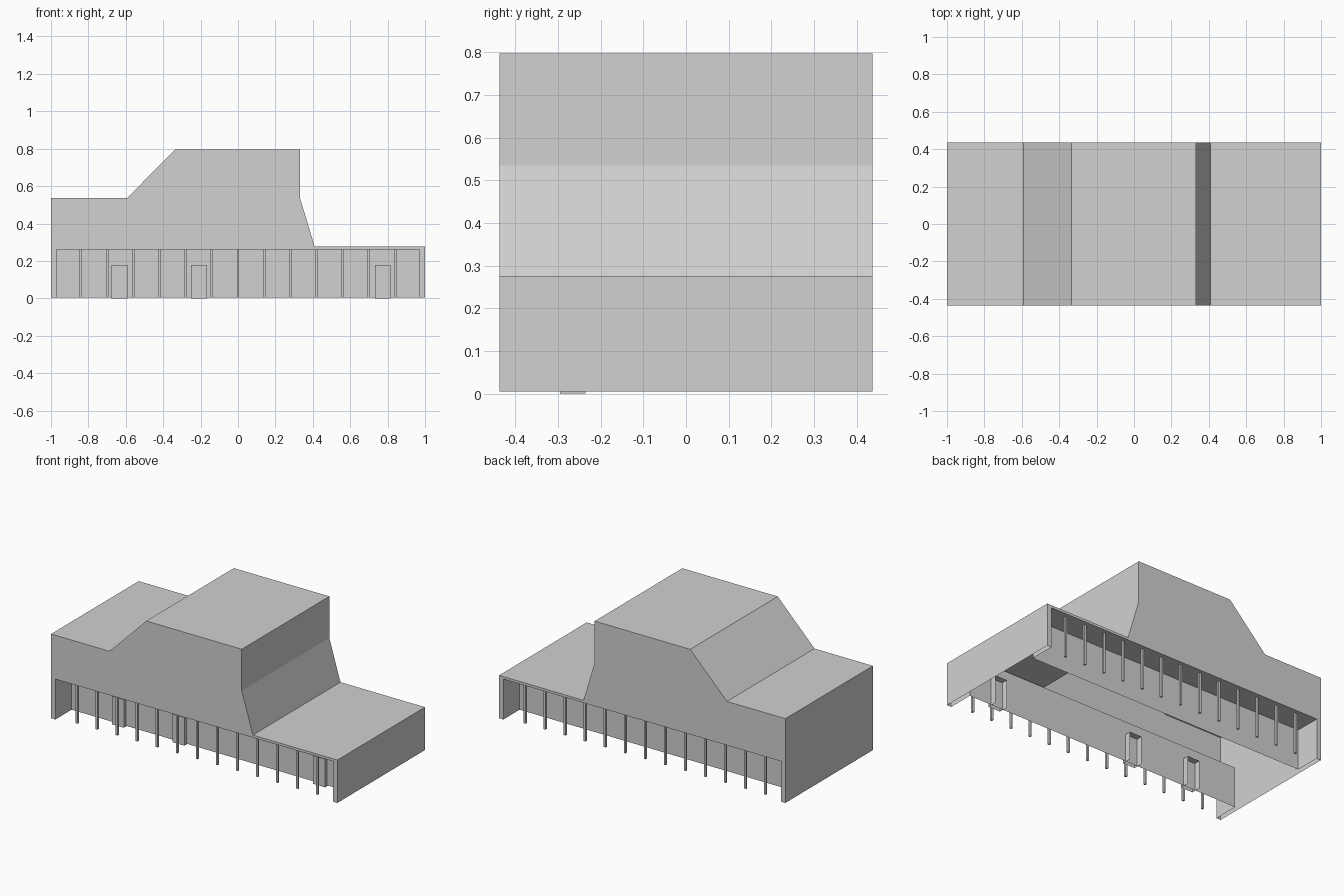
import bpy
import bmesh

old = bpy.data.objects.get("Cube")
if old:
    bpy.data.objects.remove(old, do_unlink=True)

grey = bpy.data.materials.new("plain_grey")
grey.use_nodes = True
colour = (0.64, 0.64, 0.64, 1)
grey.diffuse_color = colour
grey.node_tree.nodes["Principled BSDF"].inputs["Base Color"].default_value = colour

BASE = 0.005      # bottom edge of the walls
DEPTH = 0.437     # half depth of the building
WALL = 0.275      # recessed ground-floor walls
SIDE = 0.97       # inner end of each arcade
CEILING = 0.26


def finish(name, bm):
    bmesh.ops.remove_doubles(bm, verts=bm.verts, dist=0.0001)
    bmesh.ops.recalc_face_normals(bm, faces=bm.faces)
    mesh = bpy.data.meshes.new(name)
    bm.to_mesh(mesh)
    bm.free()
    mesh.materials.append(grey)
    obj = bpy.data.objects.new(name, mesh)
    bpy.context.scene.collection.objects.link(obj)
    return obj


def face(bm, points):
    return bm.faces.new([bm.verts.new(p) for p in points])


def strip(bm, profile, y0, y1):
    """Sheet swept along y from an open x-z profile."""
    for (xa, za), (xb, zb) in zip(profile, profile[1:]):
        face(bm, [(xa, y0, za), (xb, y0, zb), (xb, y1, zb), (xa, y1, za)])


# Building shell: end walls and roofs, gables, arcades and recessed walls
outline = [(-1, BASE), (-1, 0.537), (-0.592, 0.537), (-0.335, 0.797),
           (0.332, 0.797), (0.332, 0.535), (0.41, 0.276), (1, 0.276), (1, BASE)]
opening = [(SIDE, BASE), (SIDE, CEILING), (-SIDE, CEILING), (-SIDE, BASE)]
bm = bmesh.new()
strip(bm, outline, -DEPTH, DEPTH)
for s in (-1, 1):
    face(bm, [(x, s * DEPTH, z) for x, z in outline + opening])
    strip(bm, opening, s * DEPTH, s * WALL)
    face(bm, [(x, s * WALL, z) for x, z in opening])
finish("building_shell", bm)


def box(name, x, y, z0, z1, width, depth, drop=None):
    """Upright box; faces accepted by the drop rule are left open."""
    bm = bmesh.new()
    bmesh.ops.create_cube(bm, size=1)
    bmesh.ops.scale(bm, vec=(width, depth, z1 - z0), verts=bm.verts)
    bmesh.ops.translate(bm, vec=(x, y, (z0 + z1) / 2), verts=bm.verts)
    bm.normal_update()
    if drop:
        loose = [f for f in bm.faces if drop(f.normal)]
        bmesh.ops.delete(bm, geom=loose, context="FACES")
    return finish(name, bm)


# Slender columns along both arcades
for side, s in (("front", -1), ("back", 1)):
    for i in range(13):
        box(f"{side}_column_{i + 1}", (i - 6) * 0.14, s * 0.405,
            BASE, CEILING, 0.013, 0.013)

# Entrance boxes through the front wall, open below and to the inside
for i, x in enumerate((-0.633, -0.21, 0.774)):
    box(f"entrance_{i + 1}", x, -0.265, 0, 0.177, 0.084, 0.06,
        lambda n: n.z < -0.5 or n.y > 0.5)
